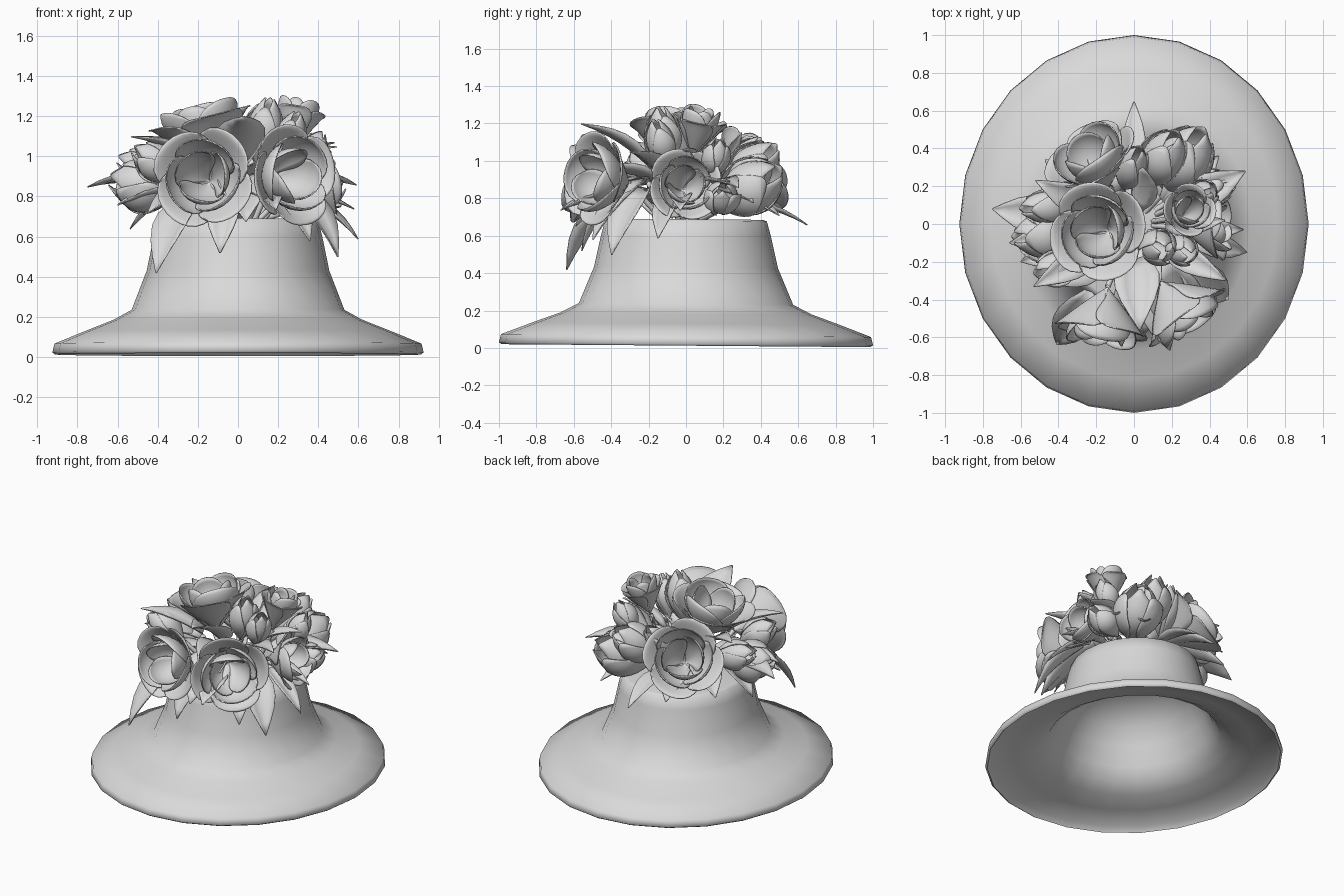
import bpy, bmesh, math
from mathutils import Vector

cube = bpy.data.objects.get("Cube")
if cube:
    bpy.data.objects.remove(cube, do_unlink=True)

grey = bpy.data.materials.new("plain grey")
grey.use_nodes = True
grey.diffuse_color = (0.7, 0.7, 0.7, 1)
grey.node_tree.nodes["Principled BSDF"].inputs["Base Color"].default_value = (0.7, 0.7, 0.7, 1)

CORE = Vector((0, -0.02, 0.85))


def finish(name, bm, angle=70, thickness=0):
    """Turn a bmesh into a smooth shaded object."""
    mesh = bpy.data.meshes.new(name)
    bm.to_mesh(mesh)
    bm.free()
    obj = bpy.data.objects.new(name, mesh)
    bpy.context.collection.objects.link(obj)
    mesh.materials.append(grey)
    bpy.ops.object.select_all(action='DESELECT')
    obj.select_set(True)
    bpy.context.view_layer.objects.active = obj
    bpy.ops.object.shade_smooth_by_angle(angle=math.radians(angle))
    if thickness:
        solid = obj.modifiers.new("thickness", 'SOLIDIFY')
        solid.thickness = thickness


def patch(bm, point, nu=10, nv=10):
    """Grid of quads over u in -1..1 and v in 0..1."""
    rows = [[bm.verts.new(point(2 * i / nu - 1, j / nv)) for i in range(nu + 1)]
            for j in range(nv + 1)]
    for low, high in zip(rows, rows[1:]):
        for i in range(nu):
            bm.faces.new((low[i], low[i + 1], high[i + 1], high[i]))


def petal(bm, base, axis, turn, half, radius, length, curve, droop=0.0):
    """Cupped petal wrapped around an axis; its rim falls away at the corners."""
    quat = axis.to_track_quat('Z', 'Y')

    def point(u, v):
        width = half * math.sin(math.pi * (0.15 + 0.55 * v))
        v *= 1 - 0.28 * abs(u) ** 2.5
        a = turn + u * width
        r = radius * (math.sin(curve * v) + 0.3 * droop * v ** 4) * (1 + 0.06 * u)
        h = length * (v - droop * v ** 4)
        return base + quat @ Vector((r * math.cos(a), r * math.sin(a), h))
    patch(bm, point)


def whorl(bm, count, start, base, axis, *shape):
    for i in range(count):
        petal(bm, base, axis, start + i * math.tau / count, *shape)


def bloom(name, centre, axis, radius, length, start):
    """Open flower: curled outer petals around two cupped whorls."""
    axis = Vector(axis).normalized()
    base = Vector(centre) - axis * length * 0.8
    bm = bmesh.new()
    whorl(bm, 4, start, base, axis, 1.0, radius, length, 1.6, 0.3)
    whorl(bm, 3, start + 0.6, base, axis, 1.2, radius * 0.78, length, 1.9, 0.1)
    whorl(bm, 3, start + 1.5, base, axis, 1.2, radius * 0.58, length * 0.9, 2.0)
    finish(name, bm, thickness=0.006)
    return base


def bud(name, base, tip, radius):
    """Closed flower with overlapping petals and shorter outer ones."""
    base, tip = Vector(base), Vector(tip)
    axis = (tip - base).normalized()
    length = (tip - base).length
    bm = bmesh.new()
    whorl(bm, 3, 0.4, base, axis, 1.25, radius * 0.88, length, 2.85)
    whorl(bm, 3, 1.4, base, axis, 0.9, radius, length * 0.88, 2.5)
    finish(name, bm, thickness=0.006)
    return base


def leaf(name, tip, width, start, rise=0.0):
    """Pointed, folded leaf running outward from the core to its tip."""
    tip = Vector(tip)
    base = CORE.lerp(tip, start) + Vector((0, 0, rise))
    run = tip - base
    up = Vector((tip.x, tip.y, 0)).normalized() + Vector((0, 0, 0.9))
    side = run.cross(up).normalized()
    normal = side.cross(run).normalized()
    bm = bmesh.new()

    def point(u, v):
        w = width * max(math.sin(math.pi * (0.08 + 0.92 * v) ** 0.85), 0.01)
        lift = 0.25 * run.length * v * (1 - v) + 0.45 * w * abs(u) ** 1.5
        return base + run * v + side * u * w + normal * lift
    patch(bm, point, 4, 6)
    finish(name, bm, thickness=0.006)


# Hat: one lathed shell, outside then the rounded hollow inside
SIDES = 24
profile = [(0.38, 0.688), (0.40, 0.68), (0.42, 0.60), (0.455, 0.43), (0.53, 0.235),
           (0.62, 0.185), (0.76, 0.13), (0.915, 0.066), (0.925, 0.022), (0.912, 0.012),
           (0.885, 0.045), (0.74, 0.08), (0.62, 0.12), (0.54, 0.17), (0.49, 0.25),
           (0.44, 0.37), (0.38, 0.48), (0.29, 0.56), (0.16, 0.61)]
bm = bmesh.new()
rings = []
for r, z in profile:
    ring = []
    for i in range(SIDES):
        a = math.tau * i / SIDES
        y = 1.081 * r * math.sin(a)
        ring.append(bm.verts.new((r * math.cos(a), y, z - 0.008 * y)))
    rings.append(ring)
for upper, lower in zip(rings, rings[1:]):
    for i in range(SIDES):
        j = (i + 1) % SIDES
        bm.faces.new((upper[i], lower[i], lower[j], upper[j]))
bm.faces.new(rings[0])
bm.faces.new(rings[-1][::-1])
finish("hat", bm)

# Open flowers: centre, facing, radius, length, turn
bases = []
for name, *spec in [
        ("top_flower", (-0.2, -0.04, 1.22), (-0.25, 0, 1), 0.245, 0.36, 0.3),
        ("front_flower", (-0.18, -0.6, 0.9), (-0.15, -1, 0.12), 0.235, 0.34, 0.8),
        ("front_left_flower", (0.3, -0.52, 0.91), (0.6, -0.8, 0.1), 0.235, 0.34, 0.2),
        ("left_flower", (0.47, 0.0, 0.88), (1, 0.1, 0.2), 0.185, 0.28, 0.5),
        ("back_flower", (-0.25, 0.39, 0.98), (-0.45, 0.72, 0.55), 0.24, 0.34, 1.1),
        ("small_top_flower", (0.3, 0.08, 1.25), (0.2, 0.2, 1), 0.13, 0.3, 0.6)]:
    bases.append(bloom(name, *spec))

# Buds and half closed flowers: base, tip, radius
buds = [
    ((-0.28, -0.05, 0.8), (-0.64, -0.07, 0.89), 0.14),
    ((-0.28, 0.1, 0.88), (-0.6, 0.08, 0.99), 0.1),
    ((-0.28, -0.2, 0.88), (-0.52, -0.26, 1.04), 0.1),
    ((0.09, -0.1, 0.95), (0.16, -0.14, 1.29), 0.1),
    ((0.2, -0.1, 0.95), (0.3, -0.17, 1.22), 0.085),
    ((0.15, 0.16, 0.75), (0.36, 0.5, 0.95), 0.16),
    ((0.08, 0.2, 0.82), (0.22, 0.48, 1.08), 0.13),
    ((0.3, 0.13, 0.9), (0.42, 0.18, 1.12), 0.08),
    ((0.28, 0.18, 0.74), (0.53, 0.2, 0.86), 0.1),
    ((-0.06, 0.18, 0.85), (0.03, 0.4, 1.12), 0.09)]
for i, spec in enumerate(buds):
    bases.append(bud(f"bud_{i + 1}", *spec))

# Leaves: tip, half width, start along the line from the core, rise of the base
leaves = [
    ((-0.41, -0.64, 0.42), 0.1, 0.55, 0.18), ((-0.09, -0.56, 0.52), 0.08, 0.6, 0.16),
    ((0.5, -0.4, 0.5), 0.1, 0.5, 0.18), ((0.6, -0.15, 0.59), 0.06, 0.5, 0.08),
    ((0.58, -0.03, 0.74), 0.06, 0.4), ((0.0, 0.65, 0.66), 0.06, 0.4),
    ((0.59, 0.28, 0.86), 0.09, 0.4), ((-0.75, 0.08, 0.85), 0.1, 0.5),
    ((-0.66, -0.1, 0.87), 0.09, 0.4), ((-0.53, -0.33, 1.1), 0.08, 0.35),
    ((-0.6, -0.2, 0.76), 0.09, 0.4), ((-0.54, 0.02, 0.64), 0.08, 0.5, 0.08),
    ((-0.52, 0.23, 1.1), 0.08, 0.35), ((0.03, -0.56, 1.2), 0.12, 0.3),
    ((0.05, 0.3, 1.15), 0.08, 0.3), ((0.49, -0.3, 1.05), 0.07, 0.3),
    ((0.19, -0.67, 0.74), 0.09, 0.45), ((0.32, 0.5, 0.71), 0.09, 0.35),
    ((-0.22, 0.54, 0.72), 0.1, 0.35), ((-0.47, 0.34, 0.74), 0.1, 0.35),
    ((0.48, 0.02, 1.07), 0.06, 0.35), ((0.04, -0.5, 0.95), 0.13, 0.2),
    ((0.04, -0.6, 0.68), 0.13, 0.3, 0.1), ((0.36, -0.5, 0.58), 0.1, 0.4, 0.16),
    ((-0.45, -0.32, 0.72), 0.12, 0.3), ((0.45, 0.36, 0.78), 0.1, 0.35)]
for i, spec in enumerate(leaves):
    leaf(f"leaf_{i + 1}", *spec)

# Stems gathering every flower at the top of the crown
curve = bpy.data.curves.new("stems", 'CURVE')
curve.dimensions = '3D'
curve.bevel_depth = 0.015
curve.bevel_resolution = 1
for base in bases:
    spline = curve.splines.new('POLY')
    spline.points.add(1)
    spline.points[0].co = (base.x * 0.4, base.y * 0.4, 0.68, 1)
    spline.points[1].co = (*base, 1)
curve.materials.append(grey)
stems = bpy.data.objects.new("stems", curve)
bpy.context.collection.objects.link(stems)
